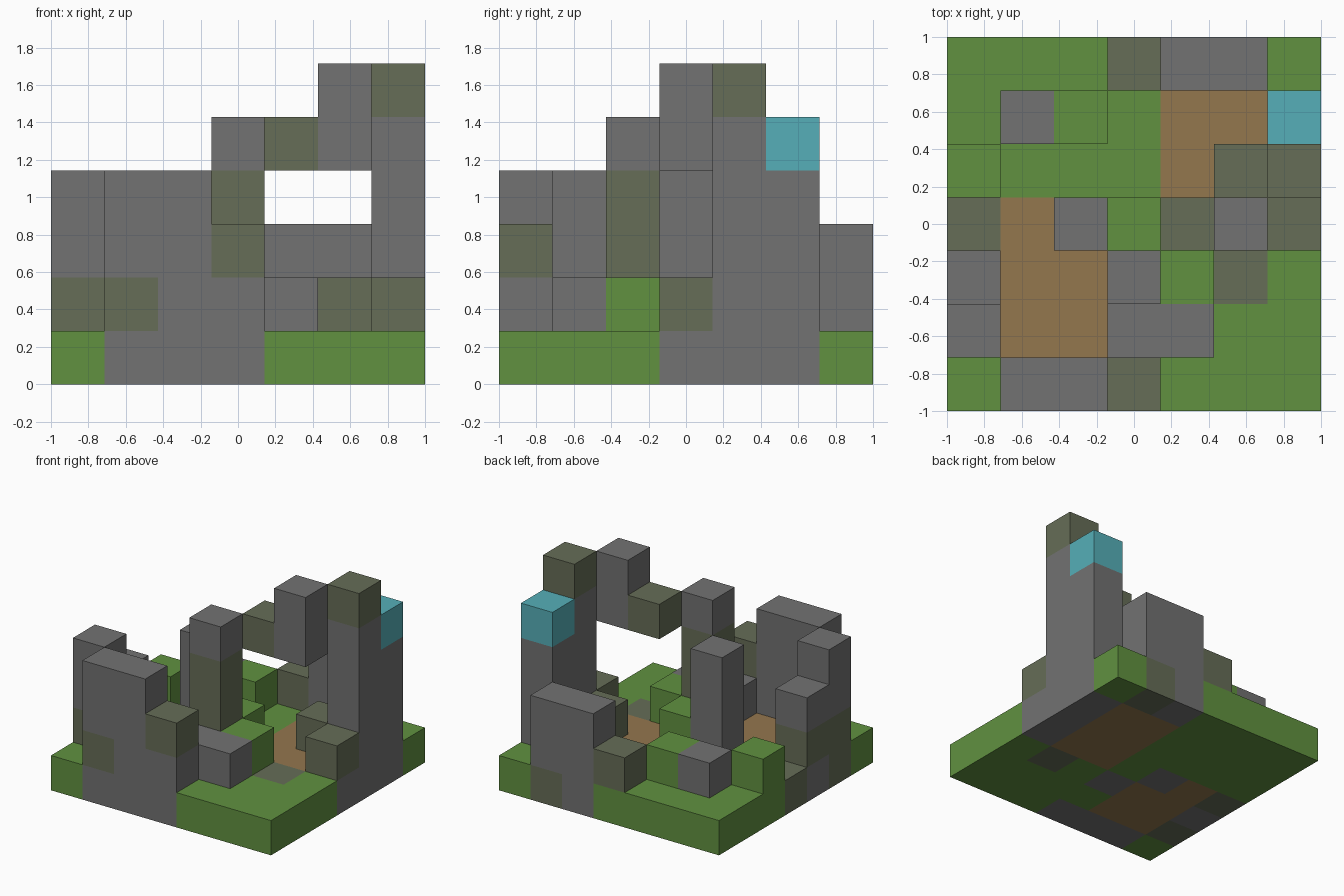
import bpy
import bmesh
from mathutils import Vector

cube = bpy.data.objects.get("Cube")
if cube:
    bpy.data.objects.remove(cube, do_unlink=True)

COUNT = 7
SIZE = 2 / COUNT

# Flat colours, keyed by a letter used in the block layouts
PALETTE = {
    "G": ("grass_green", (0.119, 0.283, 0.051)),
    "S": ("stone_grey", (0.168, 0.168, 0.168)),
    "M": ("mossy_stone", (0.133, 0.153, 0.095)),
    "B": ("dirt_brown", (0.296, 0.184, 0.076)),
    "C": ("crystal_cyan", (0.093, 0.429, 0.479)),
}
KEYS = list(PALETTE)


def make_material(name, rgb):
    mat = bpy.data.materials.new(name)
    mat.use_nodes = True
    mat.diffuse_color = (*rgb, 1)
    for node in mat.node_tree.nodes:
        if node.type == "BSDF_PRINCIPLED":
            node.inputs["Base Color"].default_value = (*rgb, 1)
            node.inputs["Roughness"].default_value = 0.9
    return mat


MATERIALS = [make_material(*PALETTE[key]) for key in KEYS]

# Ground layer, listed from the back row to the front row
GROUND = ["GGGGSMG",
          "GGGGBBS",
          "GGGGBBS",
          "MBSGBBS",
          "SBBSGMG",
          "MBBGGGG",
          "GSSSGGG"]

# Parts above the ground: stacks of (x, y, bottom level, blocks going up)
PARTS = {
    "back_wall": [(3, 6, 1, "M"), (4, 6, 1, "SS"), (5, 6, 1, "SS")],
    "back_rubble": [(1, 5, 1, "S")],
    "grass_mounds": [(2, 5, 1, "G"), (0, 4, 1, "G"), (3, 3, 1, "G"), (4, 2, 1, "G")],
    "crystal_pillar": [(6, 5, 1, "SSSC")],
    "tall_tower": [(6, 4, 1, "SSSSM")],
    "tower_footings": [(5, 4, 1, "M"), (6, 3, 1, "M")],
    "broken_arch": [(4, 3, 4, "M"), (5, 3, 4, "SS")],
    "inner_pillar": [(2, 3, 1, "SSS")],
    "arch_pillar": [(3, 2, 1, "SMMS")],
    "side_wall": [(0, 2, 1, "MS"), (0, 1, 1, "MSS")],
    "front_step": [(3, 1, 1, "S"), (4, 1, 1, "S")],
    "front_wall": [(1, 0, 1, "MSS"), (2, 0, 1, "SSS"), (3, 0, 1, "SM")],
}


def stack_cells(stacks):
    return {(x, y, z + n): key
            for x, y, z, blocks in stacks
            for n, key in enumerate(blocks)}


parts = {"ground": {(x, COUNT - 1 - row, 0): key
                    for row, line in enumerate(GROUND)
                    for x, key in enumerate(line)}}
parts.update({name: stack_cells(stacks) for name, stacks in PARTS.items()})
solid = set().union(*parts.values())


def build_part(name, cells):
    """Make one mesh from blocks, keeping only the faces open to the air."""
    bm = bmesh.new()
    for cell, key in cells.items():
        for axis in range(3):
            for sign in (-1, 1):
                normal = Vector((0, 0, 0))
                normal[axis] = sign
                if tuple(int(c + n) for c, n in zip(cell, normal)) in solid:
                    continue
                u = Vector((0, 0, 0))
                u[(axis + 1) % 3] = 0.5
                v = normal.cross(u)
                middle = Vector(cell) + Vector((0.5, 0.5, 0.5)) + normal / 2
                corners = (middle - u - v, middle + u - v,
                           middle + u + v, middle - u + v)
                shift = Vector((COUNT / 2, COUNT / 2, 0))
                face = bm.faces.new([bm.verts.new((p - shift) * SIZE) for p in corners])
                face.material_index = KEYS.index(key)
    bmesh.ops.remove_doubles(bm, verts=bm.verts[:], dist=SIZE / 100)
    mesh = bpy.data.meshes.new(name)
    bm.to_mesh(mesh)
    bm.free()
    for mat in MATERIALS:
        mesh.materials.append(mat)
    obj = bpy.data.objects.new(name, mesh)
    bpy.context.collection.objects.link(obj)


for part_name, part_cells in parts.items():
    build_part(part_name, part_cells)
